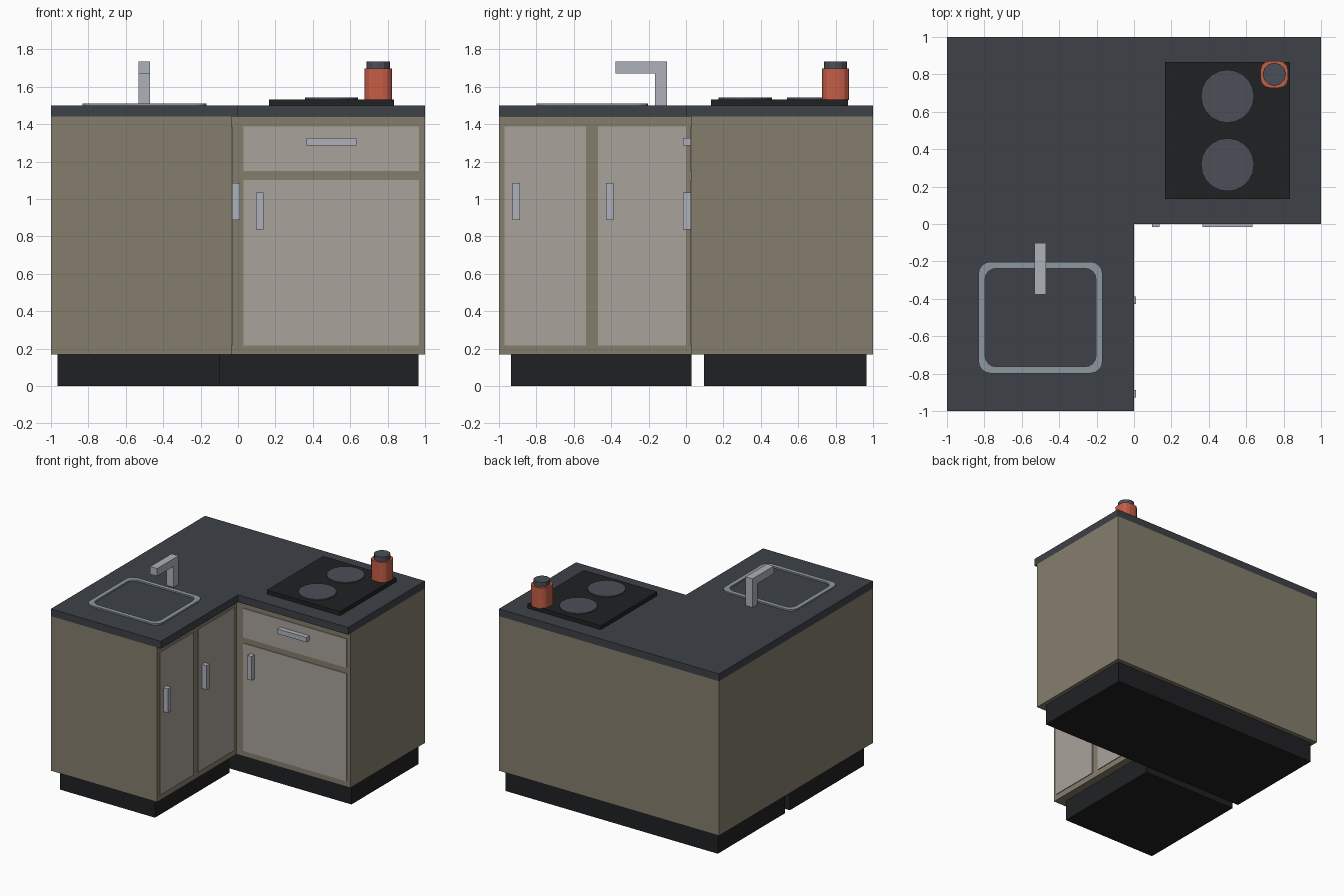
import bpy, bmesh, math

if "Cube" in bpy.data.objects:
    bpy.data.objects.remove(bpy.data.objects["Cube"])

def material(name, r, g, b):
    m = bpy.data.materials.new(name)
    m.diffuse_color = [(c / 255) ** 2.2 for c in (r, g, b)] + [1]
    m.use_nodes = True
    m.node_tree.nodes["Principled BSDF"].inputs["Base Color"].default_value = m.diffuse_color
    return m

WOOD = material("carcass_wood", 132, 125, 109)
DOOR = material("door_panel", 167, 161, 153)
STONE = material("worktop_stone", 64, 67, 72)
BLACK = material("black", 37, 38, 40)
STEEL = material("steel", 172, 177, 184)
RIM = material("sink_steel", 140, 150, 158)
PLATE = material("hot_plate", 76, 80, 88)
RED = material("red_enamel", 196, 94, 72)

def finish(name, bm, mat):
    bmesh.ops.recalc_face_normals(bm, faces=bm.faces)
    me = bpy.data.meshes.new(name)
    bm.to_mesh(me)
    bm.free()
    me.materials.append(mat)
    ob = bpy.data.objects.new(name, me)
    bpy.context.collection.objects.link(ob)
    return ob

def prism(name, pts, z0, z1, mat):
    bm = bmesh.new()
    f = bm.faces.new([bm.verts.new((x, y, z0)) for x, y in pts])
    top = bmesh.ops.extrude_face_region(bm, geom=[f])["geom"]
    verts = [v for v in top if isinstance(v, bmesh.types.BMVert)]
    bmesh.ops.translate(bm, verts=verts, vec=(0, 0, z1 - z0))
    return finish(name, bm, mat)

def box(name, x0, x1, y0, y1, z0, z1, mat):
    return prism(name, [(x0, y0), (x1, y0), (x1, y1), (x0, y1)], z0, z1, mat)

def circle(cx, cy, r, n):
    return [(cx + r * math.cos(2 * math.pi * i / n),
             cy + r * math.sin(2 * math.pi * i / n)) for i in range(n)]

def rounded_rect(cx, cy, hx, hy, r, seg=4):
    pts = []
    for k, (sx, sy) in enumerate([(1, 1), (-1, 1), (-1, -1), (1, -1)]):
        for i in range(seg + 1):
            a = math.pi / 2 * (k + i / seg)
            pts.append((cx + sx * (hx - r) + r * math.cos(a),
                        cy + sy * (hy - r) + r * math.sin(a)))
    return pts

# Carcasses, plinths and worktop
box("back_cabinet", -1, 1, 0.03, 1, 0.17, 1.44, WOOD)
box("side_cabinet", -1, -0.035, -1, 0.03, 0.17, 1.44, WOOD)
box("back_plinth", -0.965, 0.965, 0.095, 0.965, 0, 0.17, BLACK)
box("side_plinth", -0.965, -0.10, -0.935, 0.03, 0, 0.17, BLACK)
prism("worktop", [(-1, -1), (0, -1), (0, 0), (1, 0), (1, 1), (-1, 1)], 1.44, 1.5, STONE)

# Door and drawer fronts
box("drawer_front", 0.03, 0.968, 0.024, 0.04, 1.15, 1.388, DOOR)
box("back_door", 0.03, 0.968, 0.024, 0.04, 0.217, 1.102, DOOR)
box("drawer_handle", 0.365, 0.633, -0.015, 0.03, 1.285, 1.325, STEEL)
box("back_door_handle", 0.095, 0.135, -0.015, 0.03, 0.838, 1.035, STEEL)
for i, (y0, y1, h) in enumerate([(-0.97, -0.535, -0.907), (-0.47, 0.0, -0.407)]):
    box(f"side_door_{i + 1}", -0.045, -0.029, y0, y1, 0.217, 1.388, DOOR)
    box(f"side_door_handle_{i + 1}", -0.035, 0.012, h - 0.02, h + 0.02, 0.887, 1.085, STEEL)

# Sink rim: flat ring between two rounded outlines
bm = bmesh.new()
loops = []
for hx, hy, r in [(0.332, 0.298, 0.065), (0.297, 0.263, 0.06)]:
    pts = rounded_rect(-0.5, -0.5, hx, hy, r)
    for z in (1.5, 1.512):
        loops.append([bm.verts.new((x, y, z)) for x, y in pts])
n = len(loops[0])
for a, b in [(0, 1), (1, 3), (3, 2), (2, 0)]:
    for i in range(n):
        j = (i + 1) % n
        bm.faces.new((loops[a][i], loops[a][j], loops[b][j], loops[b][i]))
finish("sink_rim", bm, RIM)

# Tap
box("tap_post", -0.533, -0.47, -0.165, -0.102, 1.5, 1.672, STEEL)
box("tap_spout", -0.533, -0.47, -0.378, -0.102, 1.672, 1.735, STEEL)

# Hob with two plates
box("hob", 0.167, 0.833, 0.135, 0.867, 1.5, 1.533, BLACK)
for i, y in enumerate((0.317, 0.683)):
    prism(f"hot_plate_{i + 1}", circle(0.5, y, 0.142, 20), 1.53, 1.542, PLATE)

# Canister
prism("canister", rounded_rect(0.75, 0.8, 0.074, 0.072, 0.05, 3), 1.53, 1.697, RED)
prism("canister_lid", circle(0.75, 0.8, 0.062, 12), 1.69, 1.735, PLATE)
